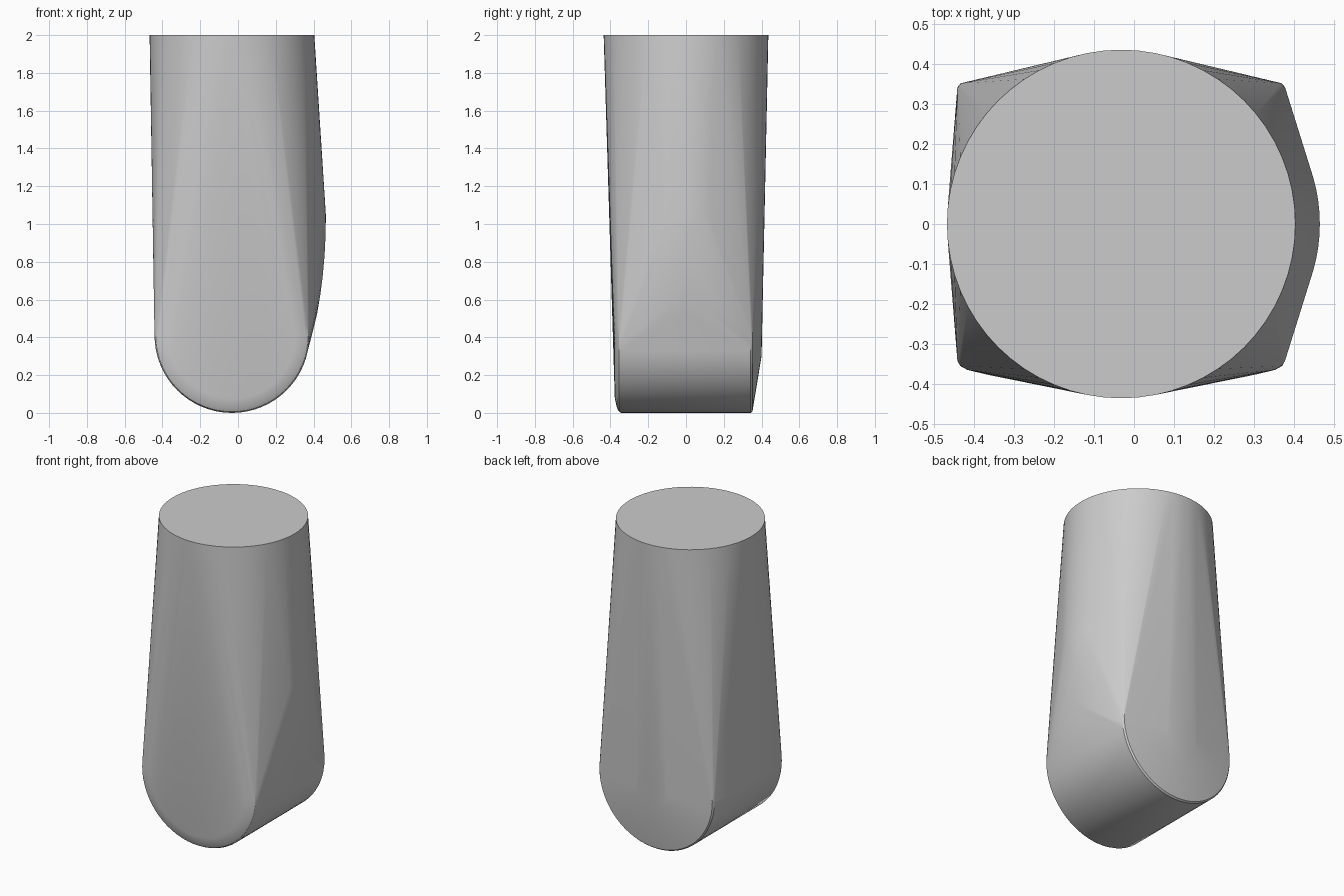
import bpy
import bmesh
from math import cos, sin, pi, radians
from mathutils import Vector

old = bpy.data.objects.get("Cube")
if old:
    bpy.data.objects.remove(old)

AXIS_X = -0.032
LOBE_Z = 0.41


def ring(radius, place, count=64):
    """Points of a circle, put in space by place(u, v)."""
    angles = [2 * pi * i / count for i in range(count)]
    return [place(radius * cos(a), radius * sin(a)) for a in angles]


def lobe_ring(radius, y):
    return ring(radius, lambda u, v: Vector((AXIS_X + u, y, LOBE_Z + v)))


# Round flat top
points = ring(0.436, lambda u, v: Vector((AXIS_X + u, v, 2)))

# Rounded horizontal foot: softened front rim, shallow domed back
for radius, y in [(0.335, -0.377), (0.385, -0.365), (0.403, -0.355), (0.41, -0.342),
                  (0.41, 0.342), (0.402, 0.352), (0.11, 0.4)]:
    points += lobe_ring(radius, y)

# Bulge on the left side: an arc at mid height with a curved keel below it
for degrees in range(-16, 17, 4):
    a = radians(degrees)
    points.append(Vector((0.045 + 0.42 * cos(a), 0.42 * sin(a), 1.05)))
for x, z in [(0.464, 0.95), (0.458, 0.83), (0.448, 0.72), (0.435, 0.62), (0.418, 0.52)]:
    points.append(Vector((x, 0, z)))

# Skin stretched over all the sections
bm = bmesh.new()
for p in points:
    bm.verts.new(p)
hull = bmesh.ops.convex_hull(bm, input=bm.verts[:])
spare = {g for key in ("geom_interior", "geom_unused") for g in hull[key]
         if isinstance(g, bmesh.types.BMVert)}
bmesh.ops.delete(bm, geom=list(spare), context='VERTS')
bmesh.ops.dissolve_limit(bm, angle_limit=radians(0.1), verts=bm.verts[:], edges=bm.edges[:])
bmesh.ops.recalc_face_normals(bm, faces=bm.faces[:])

mesh = bpy.data.meshes.new("tapered_body")
bm.to_mesh(mesh)
bm.free()
body = bpy.data.objects.new("tapered_body", mesh)
bpy.context.collection.objects.link(body)

# Plain grey
grey = bpy.data.materials.new("plain_grey")
grey.use_nodes = True
colour = (0.6, 0.6, 0.6, 1)
grey.diffuse_color = colour
grey.node_tree.nodes["Principled BSDF"].inputs["Base Color"].default_value = colour
mesh.materials.append(grey)

bpy.context.view_layer.objects.active = body
body.select_set(True)
bpy.ops.object.shade_smooth_by_angle(angle=radians(30))
